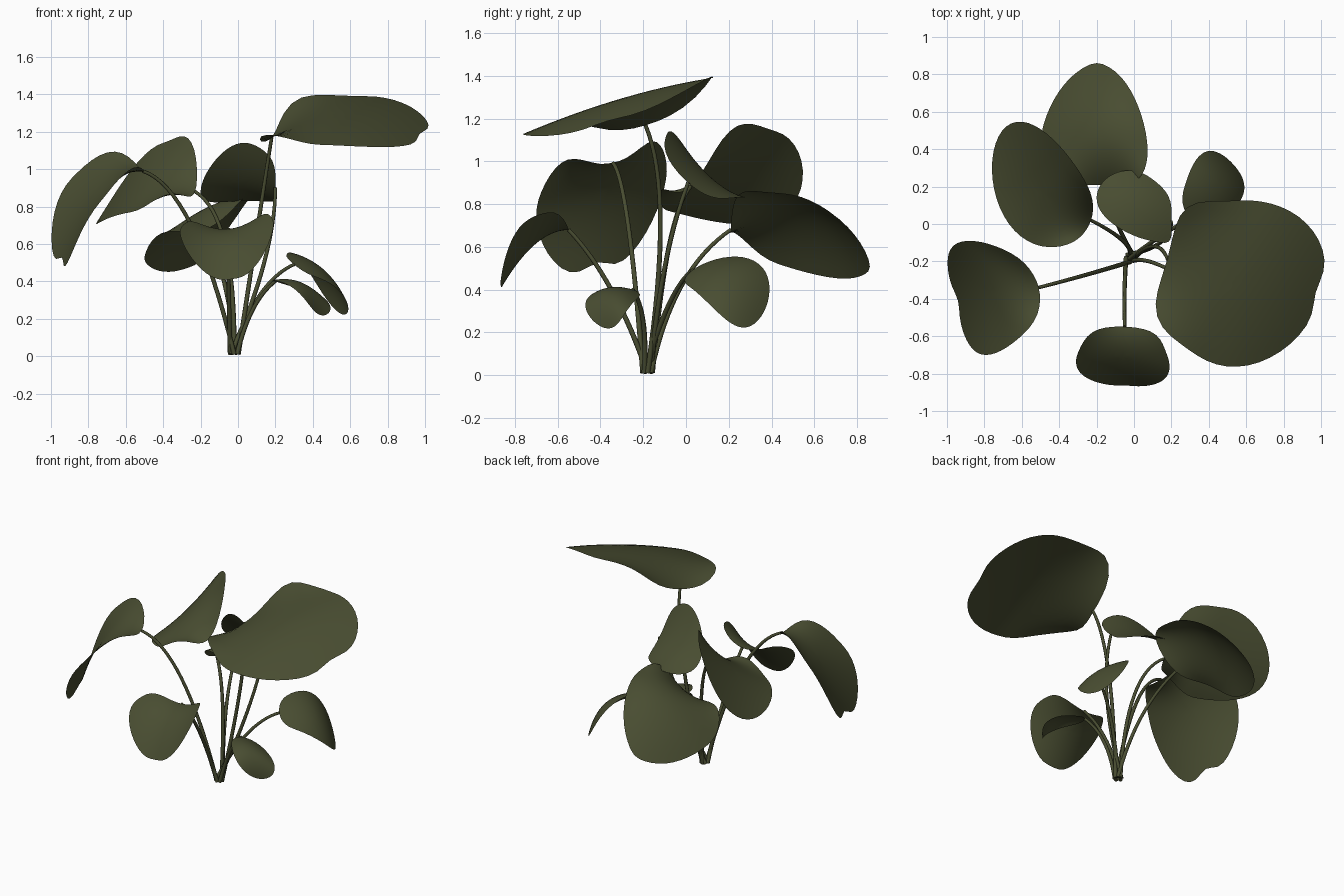
import bpy, bmesh, math
from mathutils import Vector

if "Cube" in bpy.data.objects:
    bpy.data.objects.remove(bpy.data.objects["Cube"], do_unlink=True)

RINGS, SEGMENTS = 9, 48
ROOT = Vector((-.02, -.18, .01))
UP = Vector((0, 0, 1))


def make_material(name, colour):
    material = bpy.data.materials.new(name)
    material.use_nodes = True
    material.diffuse_color = colour
    material.node_tree.nodes["Principled BSDF"].inputs["Base Color"].default_value = colour
    return material


green = make_material("olive green", (.066, .074, .031, 1))


def outline_radius(angle, lobes, tip_shape):
    """Rounded leaf outline: two lobes beside the stalk, pointed or notched tip."""
    radius = 1 + lobes * math.exp(-((abs(angle) - 2.5) / .35) ** 2)
    return radius + tip_shape * math.exp(-(angle / .25) ** 2)


def make_leaf(name, base, tip, left, right, centre, lobes, tip_shape, taper, flare, twist):
    """Curved blade spanned by its stalk end, tip, two side points and centre.
    Taper narrows the tip, flare lifts the lobes, twist rolls the blade."""
    base, tip, left, right, centre = map(Vector, (base, tip, left, right, centre))
    along, across = (tip - base) / 2, (left - right) / 2
    bend, cup = (tip + base) / 2 - centre, (left + right) / 2 - centre

    def surface_point(u, v):
        v *= 1 - taper * u
        lift = flare * (min(u, 0) * v) ** 2 + twist * u * v
        return centre + along * u + across * v + bend * u * u + cup * v * v + UP * lift

    bm = bmesh.new()
    middle = bm.verts.new(centre)
    rings = []
    for i in range(1, RINGS + 1):
        ring = []
        for j in range(SEGMENTS):
            angle = 2 * math.pi * j / SEGMENTS
            if angle > math.pi:
                angle -= 2 * math.pi
            radius = outline_radius(angle, lobes, tip_shape) * i / RINGS
            point = surface_point(radius * math.cos(angle), radius * math.sin(angle))
            ring.append(bm.verts.new(point))
        rings.append(ring)
    for j in range(SEGMENTS):
        k = (j + 1) % SEGMENTS
        bm.faces.new((middle, rings[0][j], rings[0][k]))
        for inner, outer in zip(rings, rings[1:]):
            bm.faces.new((inner[j], outer[j], outer[k], inner[k]))
    for face in bm.faces:
        face.smooth = True
    mesh = bpy.data.meshes.new(name)
    bm.to_mesh(mesh)
    bm.free()
    mesh.materials.append(green)
    leaf = bpy.data.objects.new(name, mesh)
    bpy.context.collection.objects.link(leaf)


def make_stem(name, middle, end, index):
    """Thin round stalk that arcs from the root through a middle point."""
    turn = index * math.pi / 4
    start = ROOT + Vector((math.cos(turn), math.sin(turn), 0)) * .022
    middle, end = Vector(middle), Vector(end)
    curve = bpy.data.curves.new(name, "CURVE")
    curve.dimensions = "3D"
    curve.bevel_depth = .011
    curve.bevel_resolution = 2
    curve.use_fill_caps = True
    spline = curve.splines.new("POLY")
    steps = 16
    spline.points.add(steps)
    for i, point in enumerate(spline.points):
        t = i / steps
        p = (start * (1 - t) * (1 - 2 * t) + middle * 4 * t * (1 - t)
             + end * t * (2 * t - 1))
        point.co = (*p, 1)
        point.radius = 1.15 - .3 * t
    spline.use_smooth = True
    curve.materials.append(green)
    stem = bpy.data.objects.new(name, curve)
    bpy.context.collection.objects.link(stem)
    # Turn the stalk into a mesh
    bpy.ops.object.select_all(action="DESELECT")
    stem.select_set(True)
    bpy.context.view_layer.objects.active = stem
    bpy.ops.object.convert(target="MESH")


plants = []


def add(name, stem_middle, base, tip, left, right, centre,
        lobes=.05, tip_shape=0, taper=0, flare=0, twist=0):
    make_leaf(name + "_leaf", base, tip, left, right, centre,
              lobes, tip_shape, taper, flare, twist)
    make_stem(name + "_stem", stem_middle, base, len(plants))
    plants.append(name)


# Large upper leaf
add("large_upper", stem_middle=(.11, -.12, .72), base=(.18, -.19, 1.17),
    tip=(1.01, -.37, 1.17), left=(.68, .12, 1.39), right=(.44, -.75, 1.13),
    centre=(.56, -.31, 1.29), lobes=.17, tip_shape=-.08, taper=-.06, flare=.23)

# Back leaf, tilted to one side
add("back", stem_middle=(-.08, -.02, .42), base=(-.17, .21, .68),
    tip=(-.2, .85, .52), left=(-.5, .43, .52), right=(.07, .44, .85),
    centre=(-.2, .52, .77), lobes=.03, tip_shape=.03, taper=.08,
    flare=.2, twist=-.06)

# Left rear leaf, raised along its back edge
add("left_rear", stem_middle=(-.07, -.08, .6), base=(-.23, .02, .88),
    tip=(-.74, .43, .74), left=(-.57, -.09, .77), right=(-.4, .42, 1.14),
    centre=(-.48, .16, .92), lobes=.02, taper=-.2, flare=.4, twist=.05)

# Small middle leaf, facing the back
add("middle", stem_middle=(.14, -.1, .5), base=(.2, .01, .9),
    tip=(-.2, .14, .88), left=(.02, -.07, 1.14), right=(.02, .28, .83),
    centre=(0, .1, .93), lobes=.1, taper=.05)

# Front leaf, drooping forward
add("front", stem_middle=(-.05, -.35, .4), base=(-.05, -.55, .68),
    tip=(-.04, -.87, .4), left=(.19, -.76, .71), right=(-.31, -.74, .66),
    centre=(-.06, -.71, .61), lobes=.12, tip_shape=-.04, flare=.05)

# Small rear leaf on the right
add("small_rear", stem_middle=(.12, -.08, .33), base=(.3, .03, .49),
    tip=(.53, .32, .24), left=(.33, .34, .52), right=(.55, .1, .34),
    centre=(.46, .21, .46), taper=-.06)

# Left outer leaf, arching down
add("left_outer", stem_middle=(-.25, -.27, .7), base=(-.51, -.34, .99),
    tip=(-.96, -.42, .46), left=(-.74, -.69, .82), right=(-.89, -.09, .95),
    centre=(-.77, -.36, .88), lobes=.03, tip_shape=-.12, taper=-.12, flare=.25)

# Small low front leaf
add("small_low", stem_middle=(.08, -.2, .25), base=(.2, -.25, .4),
    tip=(.44, -.38, .22), left=(.46, -.27, .31), right=(.3, -.46, .36),
    centre=(.36, -.36, .38))
